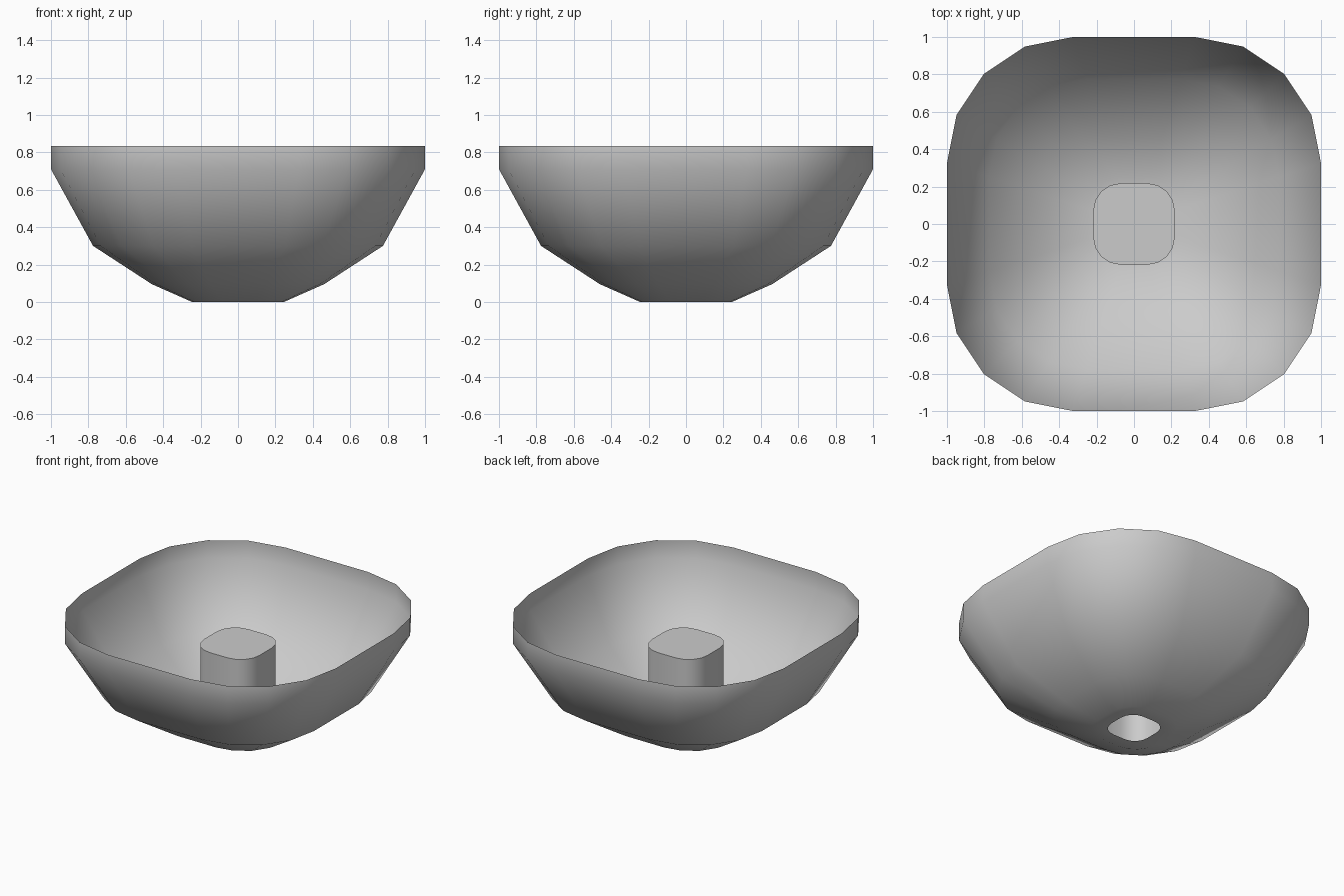
import bpy, bmesh, math

if "Cube" in bpy.data.objects:
    bpy.data.objects.remove(bpy.data.objects["Cube"])

STRAIGHT, RADIUS, STEPS = 0.325, 0.675, 4


def rounded_square():
    """Unit rounded-square outline, counter-clockwise."""
    pts = []
    for q in range(4):
        base = q * math.pi / 2
        cx = STRAIGHT * math.copysign(1, math.cos(base + math.pi / 4))
        cy = STRAIGHT * math.copysign(1, math.sin(base + math.pi / 4))
        for i in range(STEPS + 1):
            a = base + i * math.pi / 2 / STEPS
            pts.append((cx + RADIUS * math.cos(a), cy + RADIUS * math.sin(a)))
    return pts


def loft(name, profile, cap_top=False):
    """Sweep (half width, height) profile around the rounded square."""
    bm = bmesh.new()
    outline = rounded_square()
    rings = [[bm.verts.new((x * s, y * s, z)) for x, y in outline]
             for s, z in profile]
    n = len(outline)
    for low, high in zip(rings, rings[1:]):
        for i in range(n):
            j = (i + 1) % n
            bm.faces.new((low[i], low[j], high[j], high[i]))
    if cap_top:
        bm.faces.new(rings[-1])
    mesh = bpy.data.meshes.new(name)
    bm.to_mesh(mesh)
    bm.free()
    obj = bpy.data.objects.new(name, mesh)
    bpy.context.collection.objects.link(obj)
    bpy.ops.object.select_all(action='DESELECT')
    obj.select_set(True)
    bpy.context.view_layer.objects.active = obj
    bpy.ops.object.shade_smooth_by_angle(angle=math.radians(40))
    return obj


# Thin open bowl with a hole in its flat base
loft("bowl", [(0.15, 0), (0.245, 0), (0.46, 0.095), (0.775, 0.30),
              (1, 0.71), (1, 0.835)])

# Hollow central post, closed on top and open to the hole below
loft("centre_post", [(0.218, 0), (0.218, 0.62)], cap_top=True)
